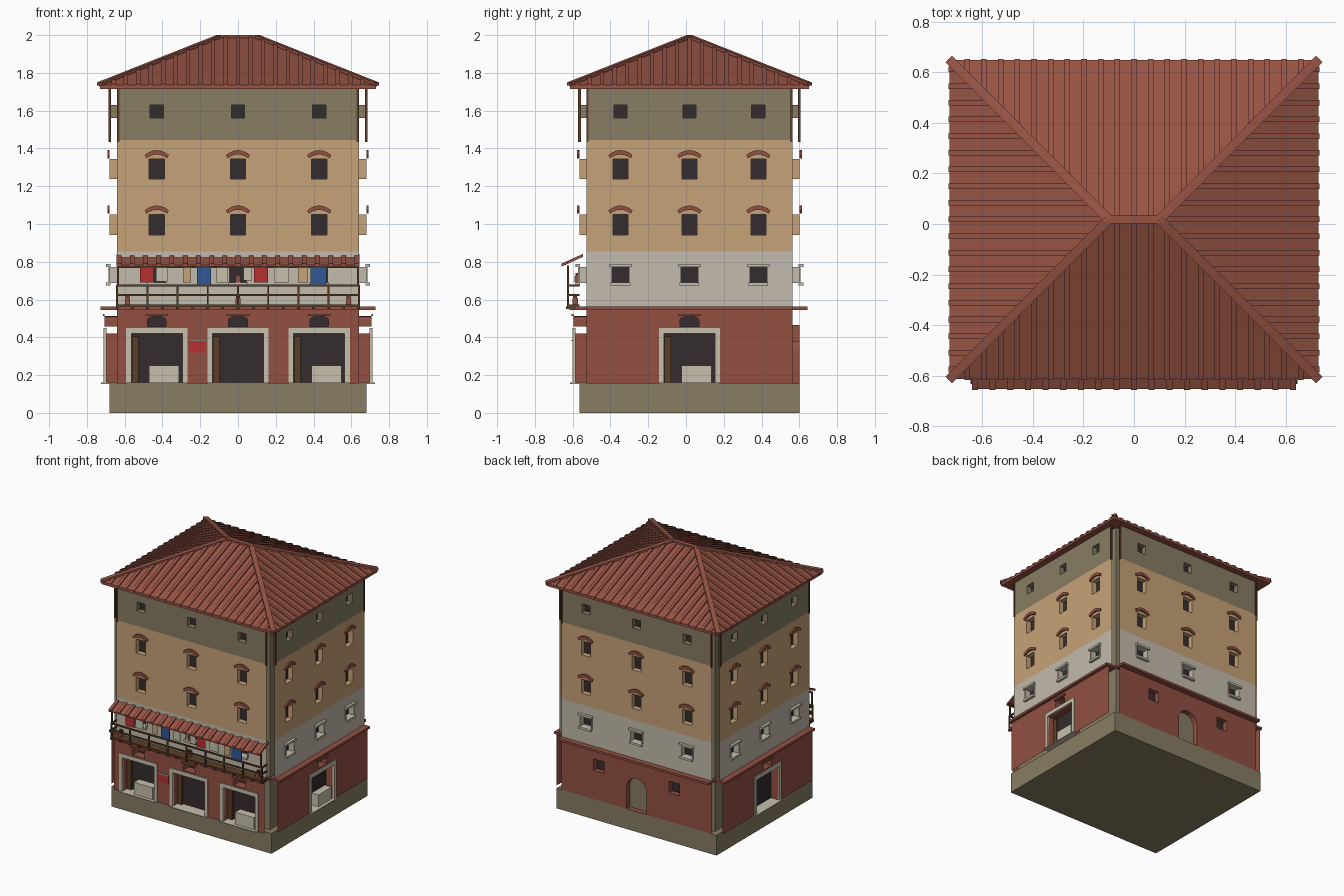
import bpy, bmesh, math
from mathutils import Vector

if "Cube" in bpy.data.objects:
    bpy.data.objects.remove(bpy.data.objects["Cube"])

CY = 0.018          # plan centre in y


def mat(name, r, g, b):
    m = bpy.data.materials.new(name)
    lin = [((c / 255 + 0.055) / 1.055) ** 2.4 for c in (r, g, b)]
    m.diffuse_color = (*lin, 1)
    m.use_nodes = True
    m.node_tree.nodes["Principled BSDF"].inputs["Base Color"].default_value = m.diffuse_color
    return m


BRICK = mat("brick red", 146, 80, 66)
ROOF = mat("roof tile", 150, 83, 68)
OLIVE = mat("olive stone", 136, 125, 99)
TAN = mat("tan plaster", 198, 162, 119)
PALE = mat("pale plaster", 195, 187, 172)
CREAM = mat("cream trim", 199, 192, 172)
DARK = mat("dark opening", 53, 44, 46)
WOOD = mat("brown wood", 92, 63, 40)
RED = mat("red cloth", 182, 48, 48)
BLUE = mat("blue cloth", 50, 88, 150)

# Side frames: direction along the wall, outward direction, half width, core depth, wall depth, ground wall depth
SIDES = {
    "front": ((1, 0), (0, -1), 0.64, 0.543, 0.583, 0.613),
    "right": ((0, 1), (1, 0), 0.545, 0.64, 0.68, 0.706),
    "back": ((-1, 0), (0, 1), 0.64, 0.543, 0.583, 0.583),
    "left": ((0, -1), (-1, 0), 0.545, 0.64, 0.68, 0.706),
}


def place(side, u, z, d):
    a, o = SIDES[side][:2]
    return Vector((a[0] * u + o[0] * d, a[1] * u + o[1] * d + CY, z))


def make(name, polys, solid=True):
    """Build an object from a list of (points, material)."""
    me = bpy.data.meshes.new(name)
    bm = bmesh.new()
    mats = []
    for pts, m in polys:
        if m not in mats:
            mats.append(m)
            me.materials.append(m)
        f = bm.faces.new([bm.verts.new(p) for p in pts])
        f.material_index = mats.index(m)
    bmesh.ops.remove_doubles(bm, verts=bm.verts, dist=1e-5)
    if solid:
        bmesh.ops.recalc_face_normals(bm, faces=bm.faces)
    bm.to_mesh(me)
    bm.free()
    ob = bpy.data.objects.new(name, me)
    bpy.context.collection.objects.link(ob)
    return ob


def hexa(a, b, m):
    """Closed solid between two matching outlines."""
    n = len(a)
    return [(a[::-1], m), (b, m)] + [
        ([a[i], a[(i + 1) % n], b[(i + 1) % n], b[i]], m) for i in range(n)]


def box(side, u0, u1, z0, z1, d0, d1, m):
    r = [(u0, z0), (u1, z0), (u1, z1), (u0, z1)]
    return hexa([place(side, u, z, d0) for u, z in r], [place(side, u, z, d1) for u, z in r], m)


def beam(p, q, w, h, m):
    """Bar from p to q, w wide, rising h above the line."""
    p, q = Vector(p), Vector(q)
    s = (q - p).cross(Vector((0, 0, 1))).normalized() * w / 2
    up = Vector((0, 0, h))
    return hexa([p - s, p + s, p + s + up, p - s + up], [q - s, q + s, q + s + up, q - s + up], m)


def wall(side, name, z0, z1, d, m, holes):
    """Wall sheet with recessed openings: (u centre, half width, bottom, top, arch rise, pane material)."""
    W, core = SIDES[side][2:4]
    us = sorted({-W, W, *[h[0] - h[1] for h in holes], *[h[0] + h[1] for h in holes]})
    zs = sorted({z0, z1, *[h[2] for h in holes], *[h[3] for h in holes]})
    P = lambda pts, dd: [place(side, u, z, dd) for u, z in pts]
    polys = []
    for a, b in zip(us, us[1:]):
        for c, e in zip(zs, zs[1:]):
            mu, mz = (a + b) / 2, (c + e) / 2
            if not any(abs(mu - h[0]) < h[1] and h[2] < mz < h[3] for h in holes):
                polys.append((P([(a, c), (b, c), (b, e), (a, e)], d), m))
    for u, w, b, t, rise, pane in holes:
        n = 8 if rise else 1
        arc = [(u + w * math.cos(math.pi * i / n), t - rise + rise * math.sin(math.pi * i / n))
               for i in range(n + 1)]
        loop = [(u - w, b), (u + w, b)] + arc
        if rise:    # corners above the arch
            polys.append((P([(u + w, t)] + arc[:n // 2 + 1][::-1], d), m))
            polys.append((P([(u - w, t)] + arc[n // 2:][::-1], d), m))
        polys.append((P(loop, core), pane))
        for i in range(len(loop)):
            p, q = loop[i], loop[(i + 1) % len(loop)]
            polys.append(([place(side, *p, core), place(side, *q, core),
                           place(side, *q, d), place(side, *p, d)], m))
    make(side + "_" + name, polys, solid=False)


# Base and hidden core
make("base", box("front", -0.68, 0.68, 0, 0.155, -0.583, 0.583, OLIVE))
make("core", box("front", -0.635, 0.635, 0.155, 1.72, -0.538, 0.538, OLIVE))

for side, (_, _, W, core, d, dg) in SIDES.items():
    s = 0.43 if W > 0.6 else 0.365
    cols = (-s, 0, s)
    # Ground floor openings
    doors = {"front": cols, "back": ()}.get(side, (0,))
    if side == "back":
        holes = [(0, 0.085, 0.156, 0.41, 0.085, OLIVE)] + [(u, 0.045, 0.375, 0.465, 0, DARK) for u in (-0.32, 0.32)]
    else:
        holes = [(u, 0.135, 0.156, 0.42, 0, DARK) for u in doors]
        holes += [(u, 0.05, 0.458, 0.512, 0.02, DARK) for u in doors]
    wall(side, "ground_wall", 0.155, 0.56, dg, BRICK, holes)
    # Upper floors
    wall(side, "pale_wall", 0.56, 0.855, d, PALE, [(u, 0.045, 0.688, 0.772, 0, DARK) for u in cols])
    wall(side, "tan_wall", 0.855, 1.445, d, TAN,
         [(u, 0.04, b, b + 0.108, 0, DARK) for u in cols for b in (0.943, 1.237)])
    wall(side, "top_wall", 1.445, 1.72, d, OLIVE, [(u, 0.035, 1.56, 1.63, 0, DARK) for u in cols])
    make(side + "_cornice", box(side, -W, W, 0.545, 0.562, core, max(dg, d + 0.02) + 0.022, BRICK))
    # Timber posts at the top floor edges
    posts = []
    for u in (-W, W - 0.012):
        posts += box(side, u, u + 0.012, 1.435, 1.72, d - 0.008, d + 0.006, WOOD)
    make(side + "_corner_posts", posts)
    # Window sills, lintels and brick arches
    trims, arches = [], []
    for u in cols:
        for z, w in ((0.674, 0.052), (0.772, 0.06)):
            trims += box(side, u - w, u + w, z, z + 0.016, d - 0.005, d + 0.02, CREAM)
        trims += box(side, u - 0.055, u - 0.045, 0.69, 0.772, d, d + 0.006, CREAM)
        trims += box(side, u + 0.045, u + 0.055, 0.69, 0.772, d, d + 0.006, CREAM)
        for z in (1.06, 1.353):
            outer = [(u + 0.064 * k / 3, z + 0.038 - 0.026 * (k / 3) ** 2) for k in range(-3, 4)]
            inner = [(u + 0.055 * k / 3, z + 0.015 - 0.02 * (k / 3) ** 2) for k in range(-3, 4)]
            for i in range(6):
                q = [inner[i], inner[i + 1], outer[i + 1], outer[i]]
                arches += hexa([place(side, a, b, d) for a, b in q], [place(side, a, b, d + 0.012) for a, b in q], BRICK)
    make(side + "_window_trim", trims)
    make(side + "_window_arches", arches)
    # Door frames, leaves, steps, hoods and crates
    frames, leaves, crates, hoods = [], [], [], []
    for u in doors:
        for a, b, c, e in ((-0.162, -0.135, 0.156, 0.45), (0.135, 0.162, 0.156, 0.45), (-0.135, 0.135, 0.42, 0.45)):
            frames += box(side, u + a, u + b, c, e, dg - 0.01, dg + 0.007, CREAM)
        frames += box(side, u - 0.162, u + 0.162, 0.154, 0.16, core, dg + 0.02, CREAM)
        leaves += box(side, u - 0.132, u - 0.098, 0.16, 0.405, core + 0.003, core + 0.02, WOOD)
        hoods += box(side, u - 0.06, u + 0.06, 0.512, 0.524, dg, dg + 0.01, BRICK)
        if side != "left" and not (side == "front" and u == 0):
            crates += box(side, u - 0.042, u + 0.118, 0.16, 0.252, core + 0.005, dg - 0.004, CREAM)
    if doors:
        make(side + "_door_frames", frames)
        make(side + "_door_leaves", leaves)
        make(side + "_window_hoods", hoods)
        if crates:
            make(side + "_crates", crates)

# Hipped roof
E, D, R, Z0, Z1 = 0.73, 0.632, 0.10, 1.735, 1.985
polys = []
low = [place("front", u, 1.715, d) for u, d in ((-E, D), (E, D), (E, -D), (-E, -D))]
eave = [v + Vector((0, 0, Z0 - 1.715)) for v in low]
r0, r1 = Vector((-R, CY, Z1)), Vector((R, CY, Z1))
polys = [(low[::-1], ROOF)] + [([low[i], low[(i + 1) % 4], eave[(i + 1) % 4], eave[i]], ROOF) for i in range(4)]
polys += [([eave[0], eave[1], r1, r0], ROOF), ([eave[2], eave[3], r0, r1], ROOF),
          ([eave[1], eave[2], r1], ROOF), ([eave[3], eave[0], r0], ROOF)]
make("roof", polys)

# Tile ribs run from the eave up to the hip or ridge
ribs = []
for side in SIDES:
    hw, rh, de, dr = (E, R, D, 0) if side in ("front", "back") else (D, 0, E, R)
    n = int(hw / 0.066)
    for k in range(-n, n + 1):
        u = k * 0.066
        t = min(1, (hw - abs(u)) / (hw - rh))
        ribs += beam(place(side, u, Z0 - 0.008, de + 0.004),
                     place(side, u, Z0 + (Z1 - Z0) * t, de + (dr - de) * t), 0.022, 0.013, ROOF)
make("roof_ribs", ribs)
caps = beam(r0, r1, 0.034, 0.015, ROOF)
for c, r in zip(eave, (r0, r1, r1, r0)):
    caps += beam(c - (r - c) * 0.006, r, 0.036, 0.016, ROOF)
make("ridge_caps", caps)

# Balcony with rails and brackets
F = "front"
bal = box(F, -0.645, 0.645, 0.563, 0.574, 0.583, 0.648, WOOD)
for z in (0.618, 0.668):
    bal += box(F, -0.645, 0.645, z, z + 0.011, 0.638, 0.648, WOOD)
    for u in (-0.645, 0.635):
        bal += box(F, u, u + 0.01, z, z + 0.011, 0.583, 0.648, WOOD)
for k in range(-8, 9):
    u = k * 0.08
    if k % 2 == 0:
        bal += box(F, u - 0.005, u + 0.005, 0.574, 0.68, 0.638, 0.648, WOOD)
    bal += box(F, u - 0.007, u + 0.007, 0.551, 0.563, 0.6, 0.652, WOOD)
make("balcony", bal)

# Tiled awning over the balcony
top, lip = (0.827, 0.563), (0.776, 0.672)
awn = beam(place(F, 0, *lip), place(F, 0, *top), 1.28, 0.006, ROOF)
for k in range(-9, 10):
    u = k * 0.07
    awn += beam(place(F, u, lip[0], lip[1] + 0.004), place(F, u, *top), 0.024, 0.015, ROOF)
make("awning", awn)
sup = box(F, -0.64, 0.64, 0.768, 0.778, 0.638, 0.648, WOOD)
for u in (-0.64, 0.63):
    sup += box(F, u, u + 0.01, 0.68, 0.78, 0.638, 0.648, WOOD)
make("awning_frame", sup)

# Laundry: left edge, right edge, bottom, colour
wash = []
for a, b, z, m in ((-0.52, -0.445, 0.69, RED), (-0.435, -0.37, 0.695, CREAM), (-0.29, -0.248, 0.69, TAN),
                   (-0.217, -0.143, 0.675, BLUE), (-0.115, -0.055, 0.69, CREAM), (0.03, 0.075, 0.7, CREAM),
                   (0.085, 0.16, 0.69, RED), (0.19, 0.27, 0.69, CREAM), (0.318, 0.37, 0.69, TAN),
                   (0.385, 0.468, 0.675, BLUE)):
    wash += box(F, a, b, z, 0.768, 0.640, 0.644, m)
make("laundry", wash)

# Flower pots and hanging sign
pots = []
for u, z, d in ((-0.585, 0.574, 0.605), (0, 0.574, 0.605), (0.585, 0.574, 0.605), (0, 0.69, 0.593)):
    pots += box(F, u - 0.014, u + 0.014, z, z + 0.035, d - 0.014, d + 0.014, BRICK)
    pots += box(F, u - 0.01, u + 0.01, z + 0.035, z + 0.05, d - 0.01, d + 0.01, WOOD)
make("flower_pots", pots)
make("shop_sign", box(F, -0.26, -0.17, 0.32, 0.38, 0.614, 0.62, RED)
     + box(F, -0.262, -0.168, 0.38, 0.386, 0.613, 0.624, CREAM))
